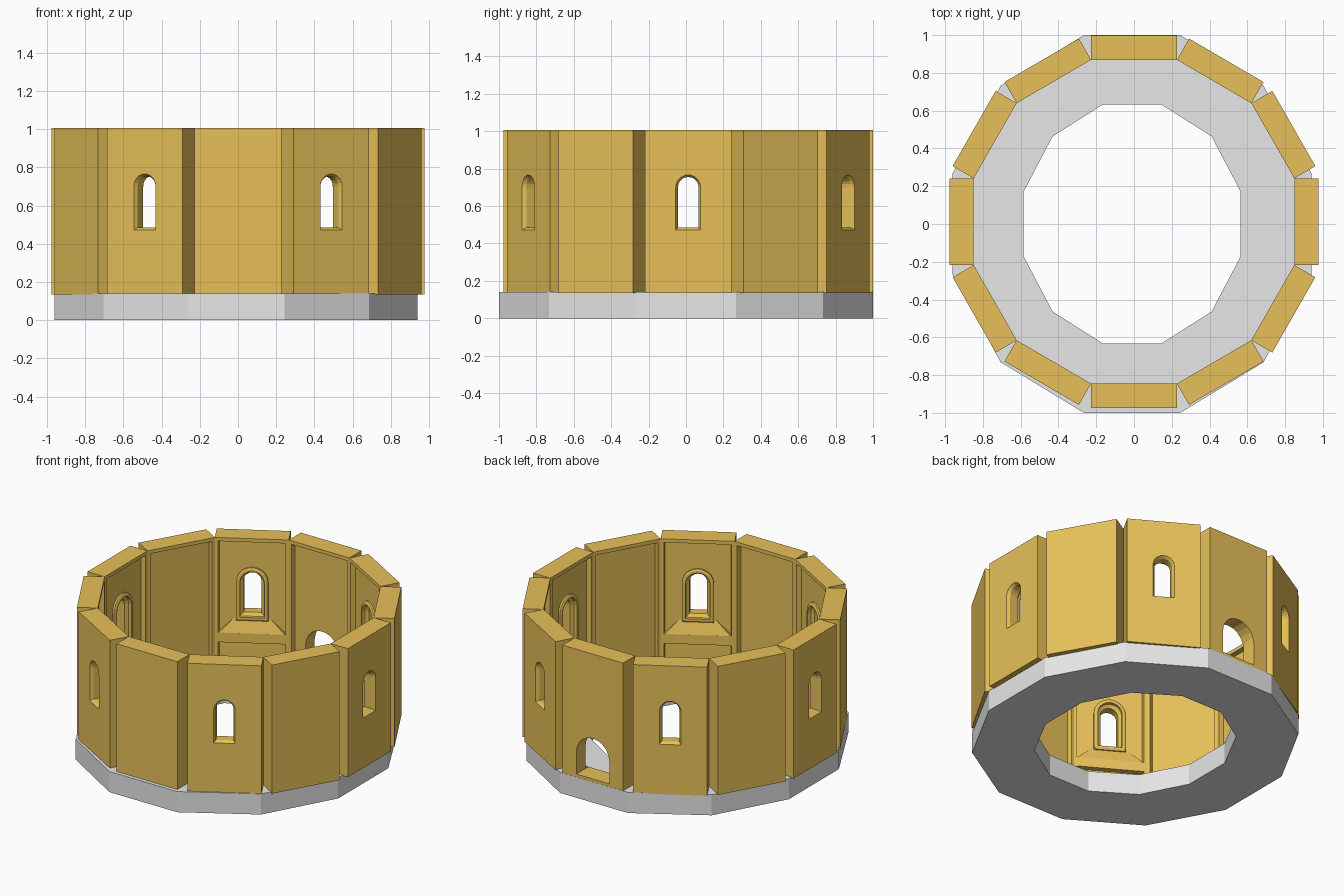
import bpy, bmesh, math
from mathutils import Matrix, Vector

if "Cube" in bpy.data.objects:
    bpy.data.objects.remove(bpy.data.objects["Cube"])

INNER, OUTER, REC = 0.857, 0.987, 0.889   # radial depth of wall faces and recess
HALF, Z0, Z1 = 0.23, 0.135, 1.007


def material(name, rgb):
    m = bpy.data.materials.new(name)
    m.diffuse_color = (*rgb, 1)
    m.use_nodes = True
    m.node_tree.nodes["Principled BSDF"].inputs["Base Color"].default_value = m.diffuse_color
    return m


gold = material("warm_gold", (0.80, 0.53, 0.10))
grey = material("pale_grey", (0.80, 0.80, 0.80))


def add(name, mesh, mat=None):
    ob = bpy.data.objects.new(name, mesh)
    bpy.context.collection.objects.link(ob)
    if mat and not mesh.materials:
        mesh.materials.append(mat)
    return ob


def loft(name, rings, caps=True, loop=False):
    """Skin a list of equal-length closed rings into a mesh."""
    bm = bmesh.new()
    vs = [[bm.verts.new(p) for p in r] for r in rings]
    n = len(vs[0])
    pairs = list(zip(vs, vs[1:])) + ([(vs[-1], vs[0])] if loop else [])
    for a, b in pairs:
        for i in range(n):
            j = (i + 1) % n
            bm.faces.new((a[i], a[j], b[j], b[i]))
    if caps:
        bm.faces.new(vs[0])
        bm.faces.new(vs[-1])
    bmesh.ops.recalc_face_normals(bm, faces=bm.faces)
    me = bpy.data.meshes.new(name)
    bm.to_mesh(me)
    bm.free()
    return me


def rect(h, za, zb, y):
    return [(-h, y, za), (h, y, za), (h, y, zb), (-h, y, zb)]


def arch(w, y, sill, spring):
    pts = [(-w, y, sill), (w, y, sill)]
    return pts + [(w * math.cos(k * math.pi / 10), y, spring + w * math.sin(k * math.pi / 10))
                  for k in range(11)]


def window_ring(w, y):
    return arch(w, y, 0.485 - (w - 0.055), 0.70)


def recess(za, zb):
    # splayed inner recess
    return loft("recess_cutter", [rect(0.213, za, zb, INNER - 0.02),
                                  rect(0.205, za + 0.006, zb - 0.006, REC)])


def carve(name, cutters):
    body = add(name, loft(name, [rect(HALF, Z0, Z1, INNER), rect(HALF, Z0, Z1, OUTER)]), gold)
    obs = []
    for c in cutters:
        o = add("cutter", c)
        o.hide_render = True
        obs.append(o)
        mod = body.modifiers.new("cut", 'BOOLEAN')
        mod.operation, mod.solver, mod.object = 'DIFFERENCE', 'EXACT', o
    bpy.context.view_layer.update()
    ev = body.evaluated_get(bpy.context.evaluated_depsgraph_get())
    me = bpy.data.meshes.new_from_object(ev)
    for o in obs + [body]:
        bpy.data.objects.remove(o)
    me.materials.clear()
    me.materials.append(gold)
    return me


# three wall panel types
window_cut = loft("window_cutter", [window_ring(w, y) for w, y in (
    (0.076, INNER), (0.076, REC + 0.004), (0.055, REC + 0.02),
    (0.055, OUTER - 0.02), (0.068, OUTER + 0.002))])
door_cut = loft("door_cutter", [arch(0.125, y, 0.16, 0.31) for y in (INNER - 0.05, OUTER + 0.05)])
window_mesh = carve("window_panel", [recess(0.36, 0.985), recess(0.16, 0.30), window_cut])
plain_mesh = carve("plain_panel", [recess(0.16, 0.985)])
door_mesh = carve("door_panel", [recess(0.16, 0.985), door_cut])

# stepped window surround on the inside
frame_mesh = loft("window_frame", [window_ring(w, y) for w, y in (
    (0.10, REC + 0.002), (0.10, REC - 0.012), (0.09, REC - 0.018),
    (0.076, REC - 0.018), (0.076, REC + 0.002))], caps=False, loop=True)

# sloping hipped sill under each window
bm = bmesh.new()
for p in [(-0.205, INNER, 0.362), (0.205, INNER, 0.362), (-0.205, REC + 0.002, 0.362),
          (0.205, REC + 0.002, 0.362), (-0.11, REC + 0.002, 0.455), (0.11, REC + 0.002, 0.455)]:
    bm.verts.new(p)
bmesh.ops.convex_hull(bm, input=bm.verts)
bmesh.ops.recalc_face_normals(bm, faces=bm.faces)
sill_mesh = bpy.data.meshes.new("window_sill")
bm.to_mesh(sill_mesh)
bm.free()

# ring of twelve panels, windows on every second one, door at the back
for k in range(12):
    ang = k * 30
    place = (Matrix.Translation((0, 0.012, 0)) @ Matrix.Diagonal((0.99, 1, 1, 1))
             @ Matrix.Rotation(math.radians(ang - 90), 4, 'Z'))
    if k % 2 == 0:
        parts = [("window_panel", window_mesh), ("window_frame", frame_mesh),
                 ("window_sill", sill_mesh)]
    elif ang == 90:
        parts = [("door_panel", door_mesh)]
    else:
        parts = [("plain_panel", plain_mesh)]
    for name, me in parts:
        me = me.copy()
        me.transform(place)
        add(f"{name}_{k}", me, gold)


# twelve-sided foundation ring
def base_ring(ax, ay, z):
    c = math.cos(math.radians(15))
    return [(-0.01 + ax / c * math.cos(math.radians(15 + 30 * i)),
             ay / c * math.sin(math.radians(15 + 30 * i)), z) for i in range(12)]


add("foundation", loft("foundation", [
    base_ring(0.95, 1.0, 0), base_ring(0.95, 1.0, 0.14),
    base_ring(0.575, 0.633, 0.14), base_ring(0.575, 0.633, 0)], caps=False, loop=True), grey)
